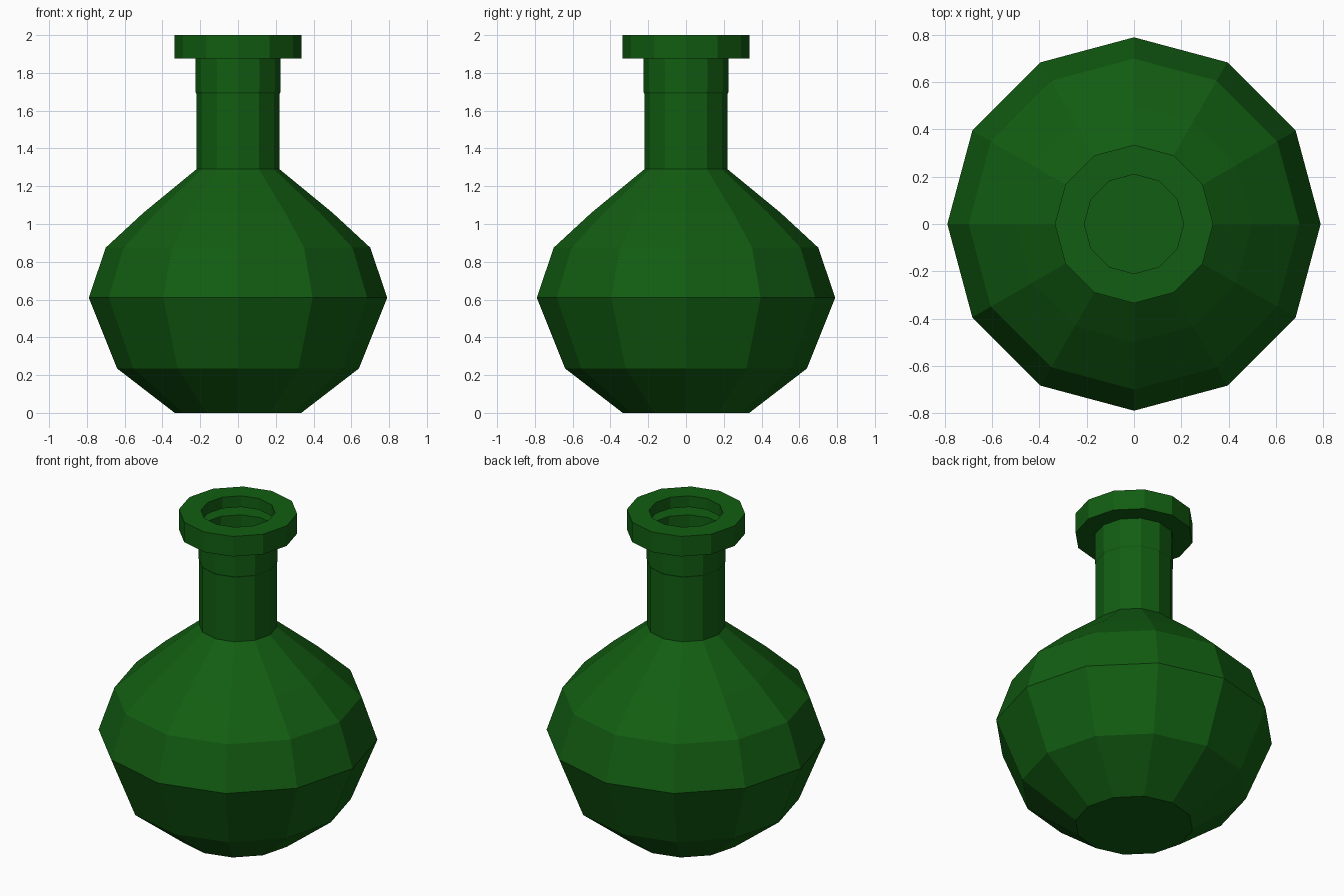
import bpy, bmesh
from math import cos, sin, tau

SIDES = 12

cube = bpy.data.objects.get("Cube")
if cube:
    bpy.data.objects.remove(cube, do_unlink=True)

# Dark green glass
green = bpy.data.materials.new("bottle green")
green.use_nodes = True
colour = (0.006, 0.11, 0.006, 1)
green.diffuse_color = colour
green.node_tree.nodes["Principled BSDF"].inputs["Base Color"].default_value = colour


def lathe(name, profile, cap_bottom=False):
    """Turn a (radius, height) profile, listed bottom to top on the outside."""
    bm = bmesh.new()
    rings = [[bm.verts.new((r * cos(tau * i / SIDES), r * sin(tau * i / SIDES), z))
              for i in range(SIDES)] for r, z in profile]
    for low, high in zip(rings, rings[1:]):
        for i in range(SIDES):
            j = (i + 1) % SIDES
            bm.faces.new((low[i], low[j], high[j], high[i]))
    if cap_bottom:
        bm.faces.new(rings[0][::-1])
    mesh = bpy.data.meshes.new(name)
    bm.to_mesh(mesh)
    bm.free()
    mesh.materials.append(green)
    obj = bpy.data.objects.new(name, mesh)
    bpy.context.collection.objects.link(obj)
    return obj


# Round body with a flat base and sloping shoulder
lathe("bottle_body", [(0.335, 0), (0.64, 0.235), (0.79, 0.61), (0.70, 0.875),
                      (0.50, 1.06), (0.22, 1.29)], cap_bottom=True)

# Straight neck, very slightly wider at the top
lathe("bottle_neck", [(0.22, 1.29), (0.22, 1.69), (0.225, 1.70), (0.225, 1.875)])

# Hollow lip: underside, outer wall, top ring and short inner wall
lathe("bottle_lip", [(0.225, 1.875), (0.335, 1.875), (0.335, 2.0),
                     (0.21, 2.0), (0.21, 1.93)])
